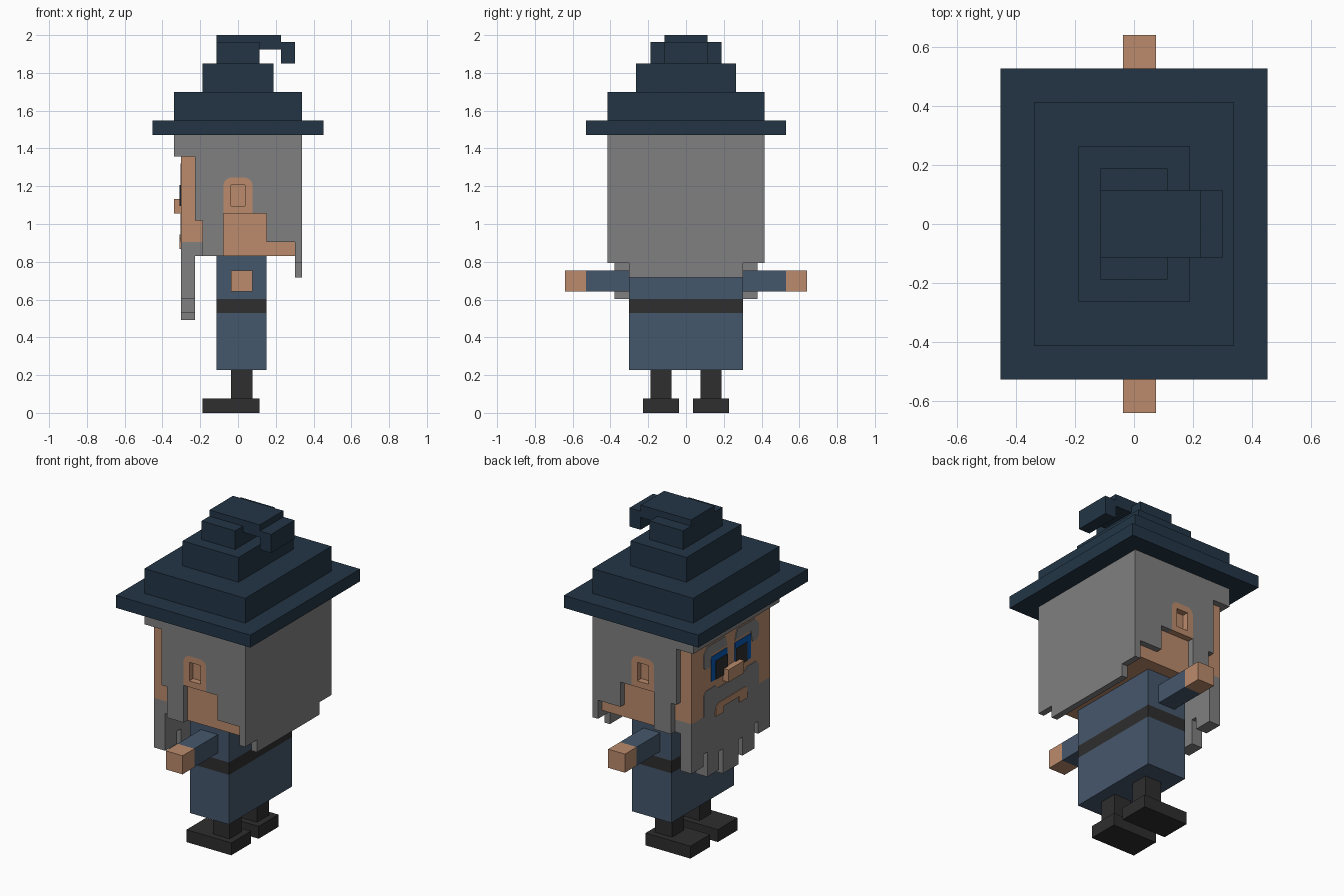
import bpy, bmesh

if "Cube" in bpy.data.objects:
    bpy.data.objects.remove(bpy.data.objects["Cube"], do_unlink=True)

U = 2 / 53  # one block unit


def srgb(*rgb):
    return tuple(((c / 255 + 0.055) / 1.055) ** 2.4 if c > 10 else c / 255 / 12.92
                 for c in rgb) + (1.0,)


def material(name, *rgb):
    m = bpy.data.materials.new(name)
    m.use_nodes = True
    m.diffuse_color = srgb(*rgb)
    m.node_tree.nodes["Principled BSDF"].inputs["Base Color"].default_value = srgb(*rgb)
    return m


HAT = material("dark navy", 35, 53, 70)
HAIR = material("grey hair", 128, 128, 128)
SKIN = material("skin", 187, 139, 108)
CLOTH = material("slate blue cloth", 69, 87, 108)
BLACK = material("charcoal", 46, 46, 46)
IRIS = material("eye blue", 8, 88, 175)


def prism(name, outline, axis, lo, hi, mat):
    """Extrude a 2D outline along axis; 'y' outlines are (x, z), 'x' outlines are (y, z)."""
    bm = bmesh.new()
    place = {"y": lambda p, d: (p[0], d, p[1]), "x": lambda p, d: (d, p[0], p[1])}[axis]
    face = bm.faces.new([bm.verts.new([c * U for c in place(p, lo)]) for p in outline])
    ext = bmesh.ops.extrude_face_region(bm, geom=[face])
    shift = [0, 0, 0]
    shift["xy".index(axis)] = (hi - lo) * U
    bmesh.ops.translate(bm, vec=shift,
                        verts=[v for v in ext["geom"] if isinstance(v, bmesh.types.BMVert)])
    bmesh.ops.recalc_face_normals(bm, faces=bm.faces)
    mesh = bpy.data.meshes.new(name)
    bm.to_mesh(mesh)
    bm.free()
    mesh.materials.append(mat)
    ob = bpy.data.objects.new(name, mesh)
    bpy.context.collection.objects.link(ob)
    return ob


def box(name, x, y, z, mat):
    return prism(name, [(x[0], z[0]), (x[1], z[0]), (x[1], z[1]), (x[0], z[1])],
                 "y", y[0], y[1], mat)


def span(s, a, b):
    return tuple(sorted((s * a, s * b)))


# Stepped hat with a bent tip
box("hat_brim", (-12, 12), (-14, 14), (39, 41), HAT)
box("hat_lower", (-9, 9), (-11, 11), (41, 45), HAT)
box("hat_middle", (-5, 5), (-7, 7), (45, 49), HAT)
box("hat_upper", (-3, 3), (-5, 5), (49, 52), HAT)
box("hat_bend", (-3, 6), (-3, 3), (51, 53), HAT)
box("hat_tip", (6, 8), (-3, 3), (49, 52), HAT)

# Head
box("head", (-8, 8), (-10, 10), (24, 39), SKIN)
box("jaw", (-5, 8), (-10, 10), (22, 24), SKIN)
box("nose", (-9, -8), (-2, 2), (28, 30), SKIN)

# Hair at the back and over the forehead
box("back_hair", (8, 9), (-11, 11), (21, 39), HAIR)
box("back_hair_tail", (8, 9), (-8, 8), (19, 21), HAIR)
box("fringe", (-9, -8), (-10, 10), (36, 39), HAIR)

# Beard with ragged strands
box("beard_top", (-8, -5), (-10, 10), (22, 24), HAIR)
strands = [(-10, -7, 16), (-7, -6, 18), (-6, -3, 14), (-3, -2, 17), (-2, 2, 13),
           (2, 3, 17), (3, 6, 14), (6, 7, 18), (7, 10, 16)]
beard = [(10, 22), (-10, 22)]
for y0, y1, z in strands:
    beard += [(y0, z), (y1, z)]
prism("beard_strands", beard, "x", -8, -6, HAIR)

# Beard on the cheeks and the downturned mouth
prism("beard_cheeks", [(-7, 23.95), (7, 23.95), (7, 27.4), (6.4, 28), (4, 28), (3.4, 27.4),
                       (-3.4, 27.4), (-4, 28), (-6.4, 28), (-7, 27.4)],
      "x", -8.1, -7.95, HAIR)
prism("mouth", [(-4, 23), (-2, 23), (-2, 24), (2, 24), (2, 23), (4, 23), (4, 24.5),
                (3.5, 25), (-3.5, 25), (-4, 24.5)], "x", -8.2, -7.95, SKIN)

# Side hair, ear outlines in (x, z)
side_hair = [(-9, 39), (-9, 36), (-6, 36), (-6, 27), (-5, 27), (-5, 22), (-2, 22),
             (-2, 32.2), (-1.7, 32.7), (-1.2, 33), (1.2, 33), (1.7, 32.7), (2, 32.2),
             (2, 28), (4, 28), (4, 24), (8, 24), (8, 39)]
half_ear = [(0, 28), (2, 28), (2, 32.2), (1.7, 32.7), (1.2, 33), (0, 33), (0, 32),
            (1, 32), (1, 29), (0, 29)]
brow = [(1, 33.4), (5, 33.4), (5.4, 31.5), (6.6, 31.5), (7, 32), (7, 34), (6, 35), (1.5, 35)]

# Everything that is mirrored left and right
for s, side in ((1, "back_side"), (-1, "front_side")):
    layer = span(s, 10, 11)
    prism("side_hair_" + side, side_hair, "y", *layer, HAIR)
    for k, part in ((1, "rear"), (-1, "fore")):
        prism(f"ear_{part}_{side}", [(k * x, z) for x, z in half_ear], "y", *layer, SKIN)
    prism("eyebrow_" + side, [(s * y, z) for y, z in brow], "x", -8.1, -7.95, HAIR)
    box("eye_" + side, (-8.1, -7.95), span(s, 1, 5), (29, 33), IRIS)
    box("pupil_" + side, (-8.2, -7.95), span(s, 1, 4), (29, 32), BLACK)
    box("sleeve_" + side, (-1, 2), span(s, 8, 14), (17, 20), CLOTH)
    box("hand_" + side, (-1, 2), span(s, 14, 17), (17, 20), SKIN)
    box("leg_" + side, (-1, 2), span(s, 2, 5), (2, 6), BLACK)
    box("shoe_" + side, (-5, 3), span(s, 1, 6), (0, 2), BLACK)

# Robe and belt
box("robe_skirt", (-3, 4), (-8, 8), (6, 14), CLOTH)
box("belt", (-3, 4), (-8, 8), (14, 16), BLACK)
box("robe_chest", (-3, 4), (-8, 8), (16, 22), CLOTH)
